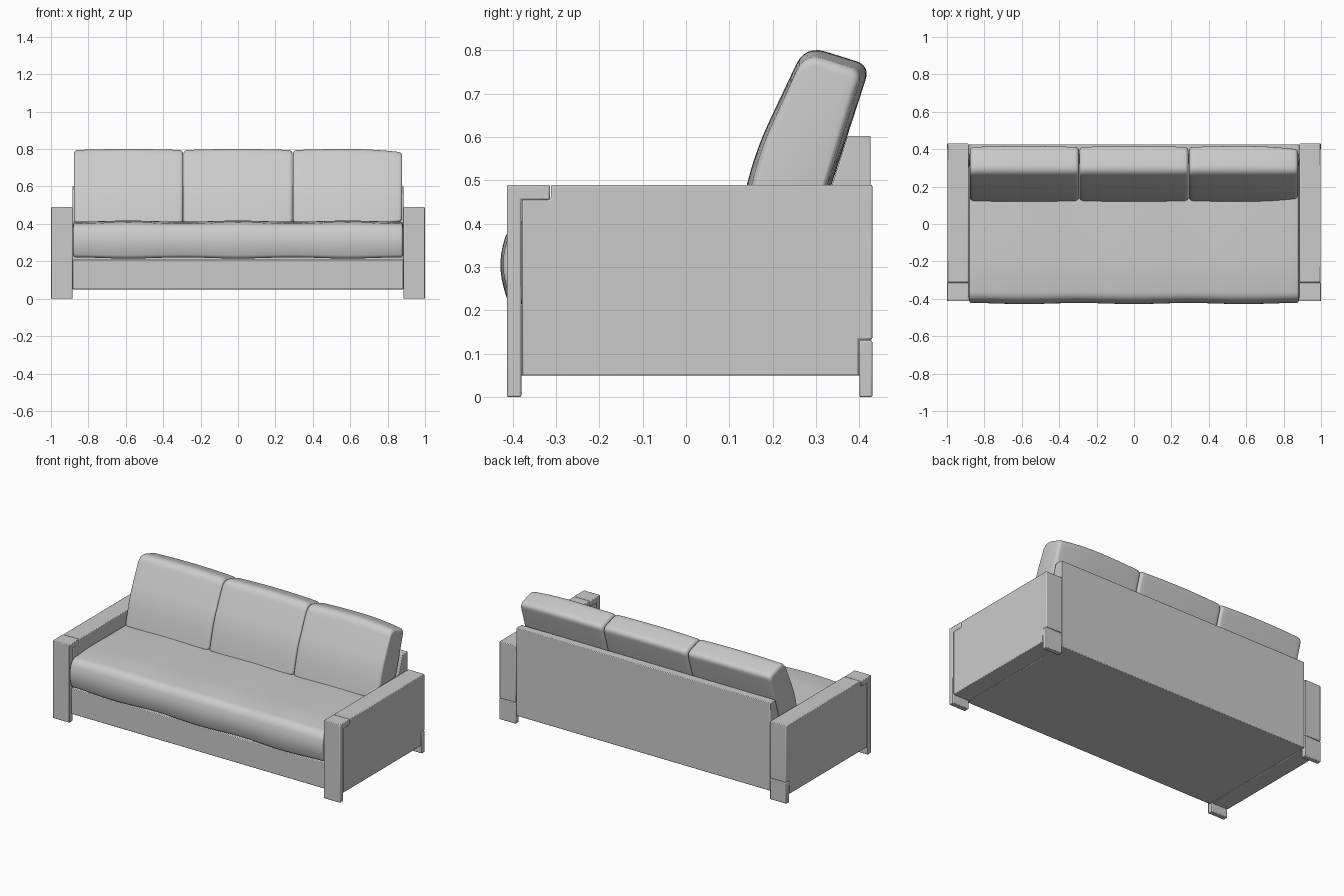
import bpy, bmesh, math
from mathutils import Vector

cube = bpy.data.objects.get("Cube")
if cube:
    bpy.data.objects.remove(cube, do_unlink=True)

grey = bpy.data.materials.new("light grey upholstery")
grey.use_nodes = True
COLOR = (0.6, 0.6, 0.6, 1)
grey.diffuse_color = COLOR
grey.node_tree.nodes["Principled BSDF"].inputs["Base Color"].default_value = COLOR


def loft(name, sections, bevel=0.0, angle=35):
    """Skin a list of closed cross-sections and cap both ends."""
    bm = bmesh.new()
    rings = [[bm.verts.new(p) for p in s] for s in sections]
    n = len(rings[0])
    for a, b in zip(rings, rings[1:]):
        for i in range(n):
            j = (i + 1) % n
            bm.faces.new((a[i], a[j], b[j], b[i]))
    bm.faces.new(rings[0])
    bm.faces.new(rings[-1])
    bmesh.ops.recalc_face_normals(bm, faces=bm.faces)
    mesh = bpy.data.meshes.new(name)
    bm.to_mesh(mesh)
    bm.free()
    obj = bpy.data.objects.new(name, mesh)
    bpy.context.collection.objects.link(obj)
    mesh.materials.append(grey)
    if bevel:
        mod = obj.modifiers.new("soft edges", 'BEVEL')
        mod.width, mod.segments, mod.limit_method = bevel, 2, 'ANGLE'
    bpy.ops.object.select_all(action='DESELECT')
    obj.select_set(True)
    bpy.context.view_layer.objects.active = obj
    bpy.ops.object.shade_smooth_by_angle(angle=math.radians(angle))
    return obj


def prism(name, profile, x0, x1, bevel=0.004):
    """Extrude a side profile (y, z) from x0 to x1."""
    return loft(name, [[(x, y, z) for y, z in profile] for x in (x0, x1)], bevel)


def rect(y0, y1, z0, z1):
    return [(y0, z0), (y1, z0), (y1, z1), (y0, z1)]


def rounded(corners, steps=6):
    """Round each (y, z, radius) corner of a profile."""
    pts = []
    for i, (y, z, r) in enumerate(corners):
        p = Vector((y, z))
        before = Vector(corners[i - 1][:2]) - p
        after = Vector(corners[(i + 1) % len(corners)][:2]) - p
        a, b = p + before.normalized() * r, p + after.normalized() * r
        for k in range(steps + 1):
            t = k / steps
            pts.append(a * (1 - t) ** 2 + p * 2 * t * (1 - t) + b * t * t)
    return pts


def cushion(name, corners, x0, x1, inset, fillet=0.02, steps=24):
    """Loft a rounded profile along x with filleted ends; inset(x) shapes the crown."""
    profile = rounded(corners)
    ys, zs = [p.x for p in profile], [p.y for p in profile]
    mid = Vector(((min(ys) + max(ys)) / 2, (min(zs) + max(zs)) / 2))
    hy, hz = max(ys) - mid.x, max(zs) - mid.y
    arc = [(fillet * (1 - math.sin(a)), fillet * (1 - math.cos(a)))
           for a in (math.pi / 2 * k / 5 for k in range(5, -1, -1))]
    inner = [x0 + fillet + (x1 - x0 - 2 * fillet) * k / steps for k in range(1, steps)]
    stations = [(x0 + d, e) for d, e in arc] + [(x, 0) for x in inner]
    stations += [(x1 - d, e) for d, e in reversed(arc)]
    sections = []
    for x, e in stations:
        g = e + inset(x)
        sections.append([(x, mid.x + (p.x - mid.x) * (1 - g / hy),
                          mid.y + (p.y - mid.y) * (1 - g / hz)) for p in profile])
    return loft(name, sections, angle=50)


# Arms: side panel notched for a front post with a top return and a rear foot
panel = [(-0.378, 0.05), (0.398, 0.05), (0.398, 0.133), (0.43, 0.133),
         (0.43, 0.49), (-0.312, 0.49), (-0.312, 0.457), (-0.378, 0.457)]
post = [(-0.413, 0), (-0.38, 0), (-0.38, 0.455), (-0.314, 0.455),
        (-0.314, 0.49), (-0.413, 0.49)]
for side, s in (("left", 1), ("right", -1)):
    prism(side + "_arm_panel", panel, s * 0.885, s * 0.998)
    prism(side + "_front_post", post, s * 0.885, s * 1.0)
    prism(side + "_rear_foot", rect(0.4, 0.43, 0, 0.131), s * 0.885, s * 1.0)

# Frame: base box and a back panel with a sloped front
prism("base_frame", rect(-0.395, 0.395, 0.05, 0.21), -0.884, 0.884)
prism("back_panel", [(0.30, 0.2), (0.385, 0.05), (0.426, 0.05), (0.426, 0.603), (0.373, 0.603),
                     (0.337, 0.49)], -0.884, 0.884)

# Seat: one long cushion with three gentle swells
THIRD = 0.586


def seat_swell(x):
    return 0.006 * (1 - math.cos(math.tau * (x / THIRD + 0.5))) * 0.5 * -1 + 0.006


cushion("seat_cushion",
        [(-0.41, 0.215, 0.02), (-0.437, 0.31, 0.06), (-0.405, 0.405, 0.04),
         (-0.25, 0.418, 0.05), (0.33, 0.415, 0.02), (0.33, 0.215, 0.02)],
        -0.881, 0.881, seat_swell, fillet=0.012, steps=48)

# Back cushions: three leaning pillows, the outer left one slimmer at its end
back = [(0.115, 0.395, 0.02), (0.163, 0.575, 0.07), (0.275, 0.812, 0.05),
        (0.425, 0.765, 0.035), (0.305, 0.395, 0.02)]
for name, i in (("right", -1), ("middle", 0), ("left", 1)):
    centre = i * THIRD

    def crown(x, c=centre, i=i):
        t = (x - c) / (THIRD / 2)
        end = 0.012 if i == 1 and t > 0 else 0.0
        return 0.006 * t * t + end * t * t

    cushion(name + "_back_cushion", back, centre - THIRD / 2 + 0.001,
            centre + THIRD / 2 - 0.001, crown)
